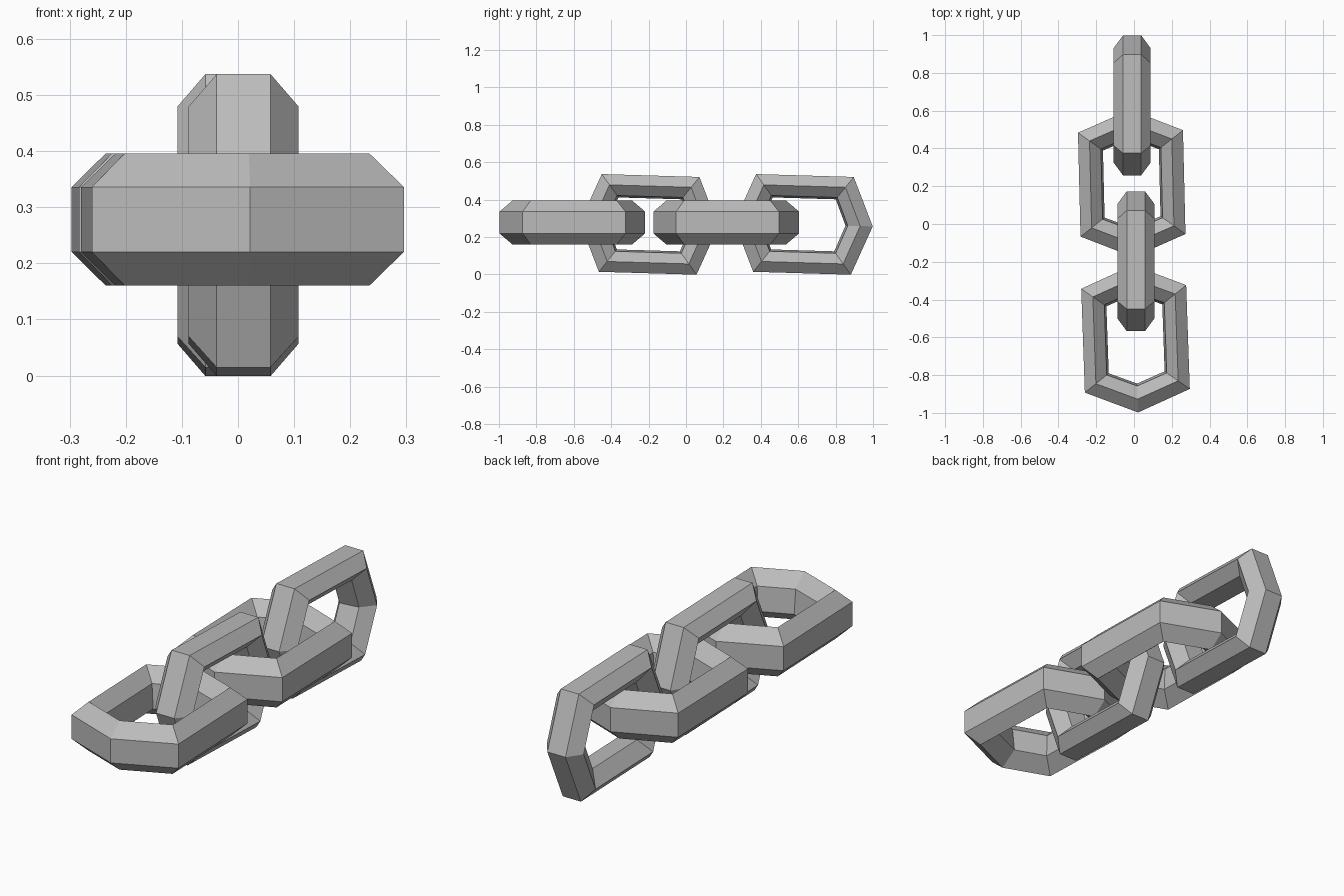
import bpy, bmesh
from math import radians
from mathutils import Matrix, Vector

cube = bpy.data.objects.get("Cube")
if cube:
    bpy.data.objects.remove(cube, do_unlink=True)

steel = bpy.data.materials.new("grey steel")
steel.use_nodes = True
colour = (0.5, 0.5, 0.5, 1)
steel.diffuse_color = colour
steel.node_tree.nodes["Principled BSDF"].inputs["Base Color"].default_value = colour

# Bar section: (depth inwards from the outer face, height); the hole tapers slightly
SECTION = [(0, -0.058), (0, 0.058), (0.06, 0.118),
           (0.119, 0.058), (0.13, -0.058), (0.06, -0.118)]


def ring(depth, height):
    """Six-sided outline of the link at a given depth inside its outer edge."""
    side, corner, tip = 0.278 - depth, 0.275 - 0.75 * depth, 0.39 - 1.18 * depth
    return [Vector((x, y, height)) for x, y in (
        (side, -corner), (side, corner), (0, tip),
        (-side, corner), (-side, -corner), (0, -tip))]


def make_link(name, matrix):
    bm = bmesh.new()
    rings = [[bm.verts.new(p) for p in ring(d, h)] for d, h in SECTION]
    for a, b in zip(rings, rings[1:] + rings[:1]):
        for i in range(len(a)):
            j = (i + 1) % len(a)
            bm.faces.new((a[i], a[j], b[j], b[i]))
    bm.transform(matrix)
    bmesh.ops.recalc_face_normals(bm, faces=bm.faces[:])
    mesh = bpy.data.meshes.new(name)
    bm.to_mesh(mesh)
    bm.free()
    mesh.materials.append(steel)
    bpy.context.collection.objects.link(bpy.data.objects.new(name, mesh))


# Flat links, turned a little about the vertical
for name, x, y, turn in (("front_flat_link", 0.008, -0.608, 2),
                         ("rear_flat_link", -0.012, 0.215, 1.4)):
    make_link(name, Matrix.Translation((x, y, 0.278))
              @ Matrix.Rotation(radians(turn), 4, 'Z'))

# Slightly smaller upright links, tipped a little forwards
for name, x, y in (("front_upright_link", 0.01, -0.197),
                   ("rear_upright_link", -0.01, 0.628)):
    make_link(name, Matrix.Translation((x, y, 0.268))
              @ Matrix.Rotation(radians(-1.7), 4, 'X')
              @ Matrix.Rotation(radians(90), 4, 'Y')
              @ Matrix.Diagonal((0.94, 0.95, 0.83, 1)))
